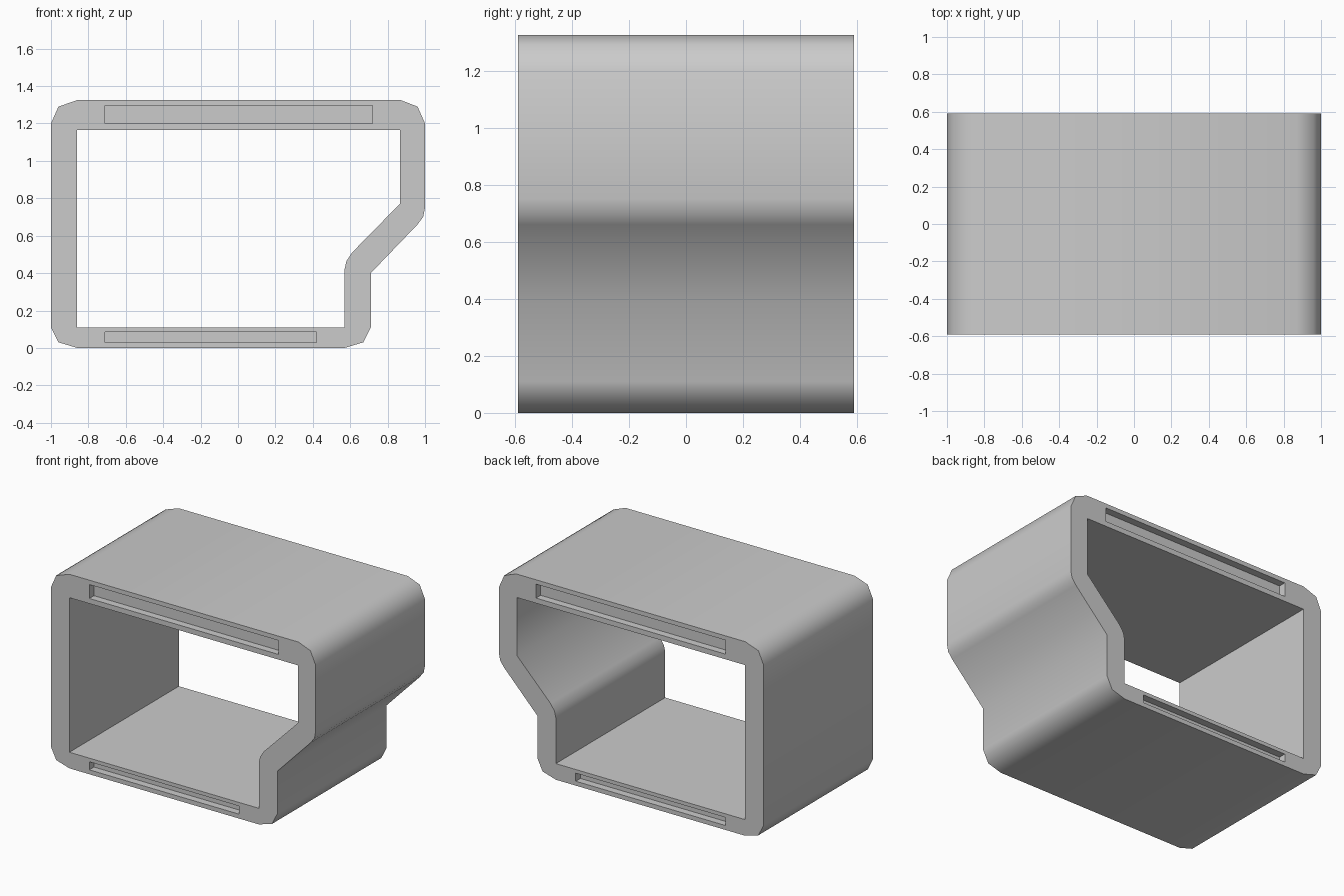
import bpy, bmesh, math

if "Cube" in bpy.data.objects:
    bpy.data.objects.remove(bpy.data.objects["Cube"])

HALF = 0.59      # half depth along y
RECESS = 0.05    # slot depth

# Cross-sections in the x-z plane
OUTER = [(-0.86, 0), (0.57, 0), (0.67, 0.03), (0.71, 0.11), (0.71, 0.40),
         (0.96, 0.66), (0.99, 0.70), (1, 0.75), (1, 1.20), (0.96, 1.29),
         (0.87, 1.325), (-0.86, 1.325), (-0.96, 1.29), (-1, 1.20),
         (-1, 0.11), (-0.96, 0.03)]
INNER = [(-0.86, 0.11), (0.57, 0.11), (0.57, 0.42), (0.58, 0.465),
         (0.61, 0.51), (0.865, 0.77), (0.865, 1.165), (-0.86, 1.165)]


def rect(x0, x1, z0, z1):
    return [(x0, z0), (x1, z0), (x1, z1), (x0, z1)]


SLOTS = [rect(-0.71, 0.72, 1.20, 1.295), rect(-0.71, 0.42, 0.03, 0.085)]

bm = bmesh.new()


def ring(points, y):
    """Closed loop of edges at the given y."""
    vs = [bm.verts.new((x, y, z)) for x, z in points]
    es = [bm.edges.new((a, b)) for a, b in zip(vs, vs[1:] + vs[:1])]
    return vs, es


def bridge(a, b):
    n = len(a)
    for i in range(n):
        j = (i + 1) % n
        bm.faces.new((a[i], a[j], b[j], b[i]))


# Front and back rims with recessed slots
ends = {}
for side in (-1, 1):
    y = side * HALF
    rings = [ring(p, y) for p in [OUTER, INNER] + SLOTS]
    ends[side] = rings
    bmesh.ops.triangle_fill(bm, use_beauty=True, normal=(0, side, 0),
                            edges=[e for r in rings for e in r[1]])
    for (vs, _), points in zip(rings[2:], SLOTS):
        floor, _ = ring(points, y - side * RECESS)
        bridge(vs, floor)
        bm.faces.new(floor)

# Outer and inner walls
for k in range(2):
    bridge(ends[-1][k][0], ends[1][k][0])

bmesh.ops.recalc_face_normals(bm, faces=bm.faces)
mesh = bpy.data.meshes.new("sleeve_frame")
bm.to_mesh(mesh)
bm.free()
frame = bpy.data.objects.new("sleeve_frame", mesh)
bpy.context.collection.objects.link(frame)

# Smooth rounded corners, crisp rims
bpy.context.view_layer.objects.active = frame
frame.select_set(True)
bpy.ops.object.shade_smooth_by_angle(angle=math.radians(50))
